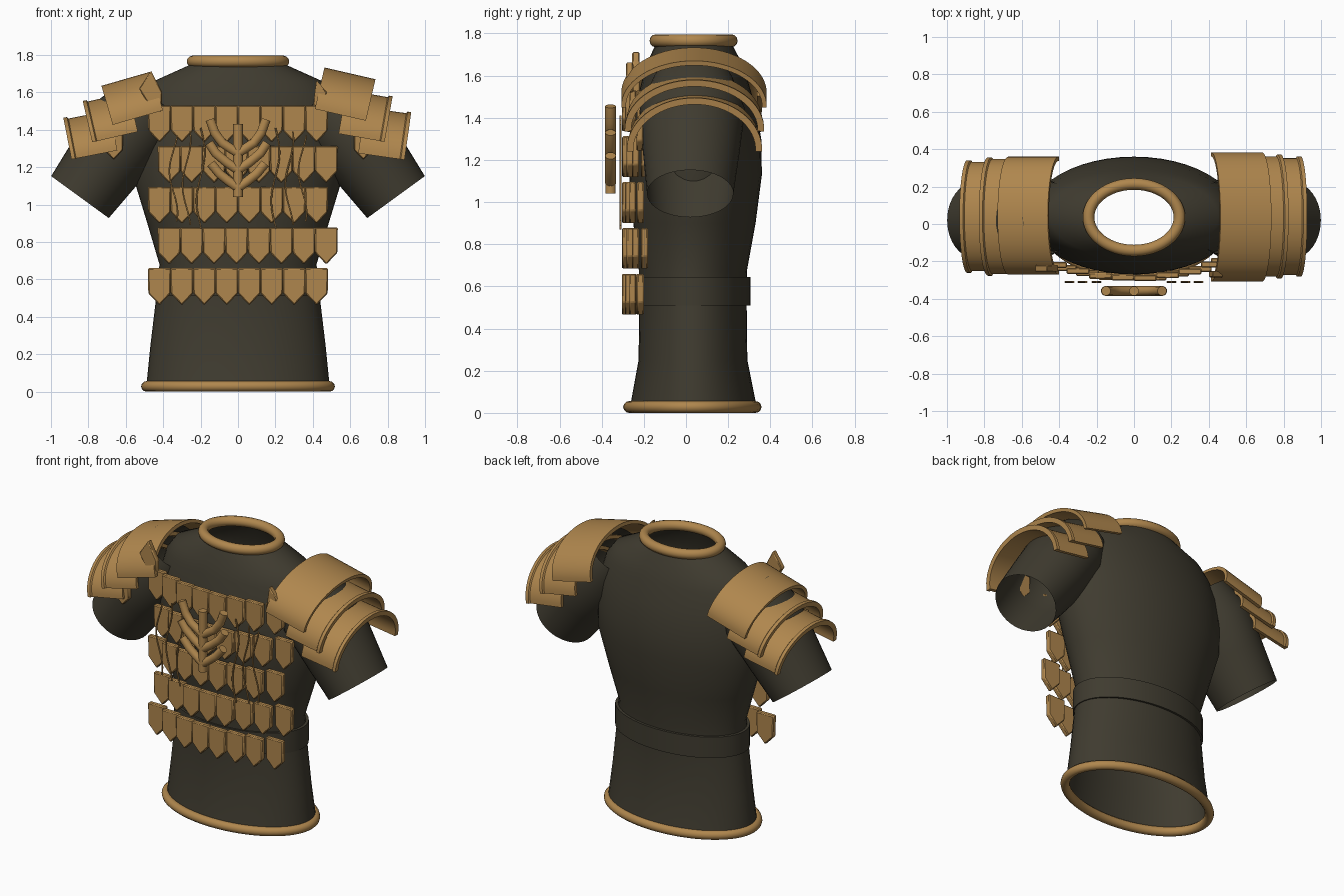
import bpy, bmesh, math
from mathutils import Vector

if "Cube" in bpy.data.objects:
    bpy.data.objects.remove(bpy.data.objects["Cube"])


def material(name, rgb):
    m = bpy.data.materials.new(name)
    m.diffuse_color = (*rgb, 1)
    m.use_nodes = True
    m.node_tree.nodes["Principled BSDF"].inputs["Base Color"].default_value = m.diffuse_color
    return m


BRASS = material("aged_brass", (0.43, 0.24, 0.075))
CLOTH = material("dark_cloth", (0.050, 0.044, 0.029))


def finish(name, bm, mat, angle=35, bevel=0):
    bmesh.ops.recalc_face_normals(bm, faces=bm.faces)
    me = bpy.data.meshes.new(name)
    bm.to_mesh(me)
    bm.free()
    me.materials.append(mat)
    for p in me.polygons:
        p.use_smooth = True
    me.set_sharp_from_angle(angle=math.radians(angle))
    ob = bpy.data.objects.new(name, me)
    bpy.context.collection.objects.link(ob)
    if bevel:
        b = ob.modifiers.new("soft_edge", 'BEVEL')
        b.width, b.segments = bevel, 1
    return ob


def loft(bm, rings, close_rings=True, close_ends=False):
    rows = [[bm.verts.new(p) for p in r] for r in rings]
    pairs = list(zip(rows, rows[1:])) + ([(rows[-1], rows[0])] if close_ends else [])
    for a, b in pairs:
        n = len(a)
        for i in range(n if close_rings else n - 1):
            j = (i + 1) % n
            bm.faces.new((a[i], a[j], b[j], b[i]))
    return rows


def ellipse(z, rx, ry, cy, n=48):
    return [(rx * math.cos(t), cy + ry * math.sin(t), z)
            for t in (2 * math.pi * i / n for i in range(n))]


def ring_bead(name, z, rx, ry, cy, r, n=64, m=12):
    bm = bmesh.new()
    rings = []
    for i in range(n):
        t = 2 * math.pi * i / n
        c, s = math.cos(t), math.sin(t)
        rings.append([((rx + r * math.cos(u)) * c, cy + (ry + r * math.cos(u)) * s,
                       z + r * math.sin(u)) for u in (2 * math.pi * k / m for k in range(m))])
    loft(bm, rings, close_ends=True)
    finish(name, bm, BRASS)


def plate(bm, pts, y, thick):
    """Flat outline in x and z, given depth backwards from y."""
    front = [bm.verts.new((x, y, z)) for x, z in pts]
    back = [bm.verts.new((x, y + thick, z)) for x, z in pts]
    bm.faces.new(front)
    bm.faces.new(back[::-1])
    n = len(pts)
    for i in range(n):
        bm.faces.new((front[i], back[i], back[(i + 1) % n], front[(i + 1) % n]))


def tubes(name, paths, radius, res=3):
    cu = bpy.data.curves.new(name, 'CURVE')
    cu.dimensions = '3D'
    cu.bevel_depth, cu.bevel_resolution, cu.use_fill_caps = radius, res, True
    for path in paths:
        sp = cu.splines.new('POLY')
        sp.points.add(len(path) - 1)
        for p, co in zip(sp.points, path):
            p.co = (*co, 1)
        sp.use_smooth = True
    cu.materials.append(BRASS)
    ob = bpy.data.objects.new(name, cu)
    bpy.context.collection.objects.link(ob)


# Torso: z, half width, half depth, centre y
TORSO = [(0.03, 0.49, 0.30, 0.035), (0.25, 0.468, 0.258, 0.033), (0.50, 0.438, 0.255, 0.033),
         (0.68, 0.42, 0.257, 0.033), (0.90, 0.485, 0.29, 0.04), (1.13, 0.555, 0.315, 0.045),
         (1.30, 0.56, 0.312, 0.045), (1.45, 0.55, 0.285, 0.045), (1.58, 0.51, 0.25, 0.042),
         (1.66, 0.45, 0.225, 0.04), (1.75, 0.25, 0.18, 0.037)]
bm = bmesh.new()
loft(bm, [ellipse(*r) for r in TORSO])
finish("torso", bm, CLOTH, 40)

# Waistband, a slightly larger band with turned-in edges
bm = bmesh.new()
loft(bm, [ellipse(z, 0.43 + d, 0.257 + d, 0.035)
          for z, d in ((0.51, 0), (0.51, 0.013), (0.645, 0.013), (0.645, -0.005))])
finish("waistband", bm, CLOTH)

# Rolled collar and hem
ring_bead("collar", 1.765, 0.243, 0.178, 0.036, 0.031)
ring_bead("hem", 0.028, 0.49, 0.30, 0.03, 0.028)

# Sleeves: open tapered tubes running down and outwards
for side, label in ((-1, "left"), (1, "right")):
    bm = bmesh.new()
    rings = []
    for t, r, ry in ((0, 0.19, 0.205), (0.25, 0.21, 0.23), (0.48, 0.225, 0.25), (0.66, 0.17, 0.19)):
        cx, cz = 0.845 - 0.59 * t, 1.04 + 0.81 * t
        rings.append([(side * (cx + 0.81 * r * math.cos(u)), 0.02 + 0.02 * t + ry * math.sin(u),
                       cz + 0.59 * r * math.cos(u))
                      for u in (2 * math.pi * k / 40 for k in range(40))])
    loft(bm, rings)
    finish(label + "_sleeve", bm, CLOTH)


# Shoulder guards: three overlapping arched bands on each side
def shoulder_band(name, side, x, z, length, tilt, half, height, cy, bead):
    a = math.radians(tilt)
    d, down = Vector((math.cos(a), -math.sin(a))), Vector((-math.sin(a), -math.cos(a)))
    section = [(0, -0.022), (0, bead), (0.02, bead), (0.026, 0), (length, 0), (length, -0.022)]
    bm = bmesh.new()
    rings = []
    for i in range(33):
        t = math.radians(-92 + 184 * i / 32)
        ring = []
        for s, off in section:
            q = Vector((x, z)) - d * s + down * (height - (height + off) * math.cos(t))
            ring.append((side * q.x, cy + (half + off) * math.sin(t), q.y))
        rings.append(ring)
    rows = loft(bm, rings)
    bm.faces.new(rows[0])
    bm.faces.new(rows[-1][::-1])
    finish(name, bm, BRASS)


GUARDS = {
    "right": (1, [(0.735, 1.67, 0.28, 13, 0.345, 0.22, 0.038, 0.0),
                  (0.825, 1.57, 0.25, 10, 0.322, 0.23, 0.04, 0.009),
                  (0.925, 1.485, 0.25, 8, 0.312, 0.24, 0.04, 0.009)]),
    "left": (-1, [(0.73, 1.635, 0.28, 16, 0.315, 0.21, 0.045, 0.0),
                  (0.828, 1.545, 0.25, 13, 0.308, 0.21, 0.04, 0.009),
                  (0.932, 1.455, 0.25, 11, 0.292, 0.21, 0.04, 0.009)]),
}
for label, (side, bands) in GUARDS.items():
    for i, b in enumerate(bands):
        shoulder_band(f"{label}_shoulder_band_{i + 1}", side, *b)

# Pointed clasps at the inner front corners of the shoulder guards
bm = bmesh.new()
plate(bm, [(-0.53, 1.62), (-0.465, 1.715), (-0.405, 1.60), (-0.41, 1.50), (-0.45, 1.49)], -0.255, 0.035)
plate(bm, [(0.40, 1.53), (0.42, 1.665), (0.475, 1.60), (0.46, 1.52)], -0.285, 0.035)
finish("shoulder_clasps", bm, BRASS, bevel=0.005)


def scale_outline(x, top, w, h):
    return [(x - w, top), (x + w, top), (x + w * 0.97, top - h * 0.68),
            (x, top - h), (x - w * 0.97, top - h * 0.68)]


# Small scales hanging below the shoulder guards
bm = bmesh.new()
for x in (-0.665, 0.67):
    plate(bm, scale_outline(x, 1.40, 0.05, 0.16), -0.235, 0.03)
finish("hanging_shoulder_scales", bm, BRASS, bevel=0.005)

# Chest scales: five rows of eight, every second row shifted sideways
for row in range(5):
    top = 1.53 - 0.2175 * row
    shift = 0.052 if row % 2 else 0.0
    bm = bmesh.new()
    for i in range(8):
        x = -0.42 + 0.12 * i + shift
        y = -0.306 + 0.4 * x * x + (0.003 if i % 2 else 0)
        plate(bm, scale_outline(x, top, 0.0615, 0.198), y, 0.033)
    finish(f"scale_row_{row + 1}", bm, BRASS, bevel=0.006)

# Chest ornament: central stem with three pairs of curved branches
Y = -0.358
paths = [[(0, Y, 1.04), (0, Y, 1.43)]]
for s in (-1, 1):
    paths.append([(s * 0.15, Y, 1.455), (s * 0.125, Y, 1.385), (s * 0.085, Y, 1.33), (0, Y, 1.275)])
    paths.append([(s * 0.155, Y, 1.33), (s * 0.12, Y, 1.275), (s * 0.06, Y, 1.225), (0, Y, 1.185)])
    paths.append([(s * 0.145, Y, 1.22), (s * 0.10, Y, 1.165), (s * 0.05, Y, 1.125), (0, Y, 1.09)])
tubes("chest_ornament", paths, 0.026)

# Thin wavy laces on both sides of the ornament
laces = []
for s in (-1, 1):
    for k, x in enumerate((0.20, 0.275, 0.345)):
        top, bottom = 1.41 - 0.02 * k, 0.87 + 0.02 * k
        laces.append([(s * x + 0.022 * math.sin(6.5 * u + k), -0.31, top + (bottom - top) * u)
                      for u in (i / 20 for i in range(21))])
tubes("laces", laces, 0.005, 1)
